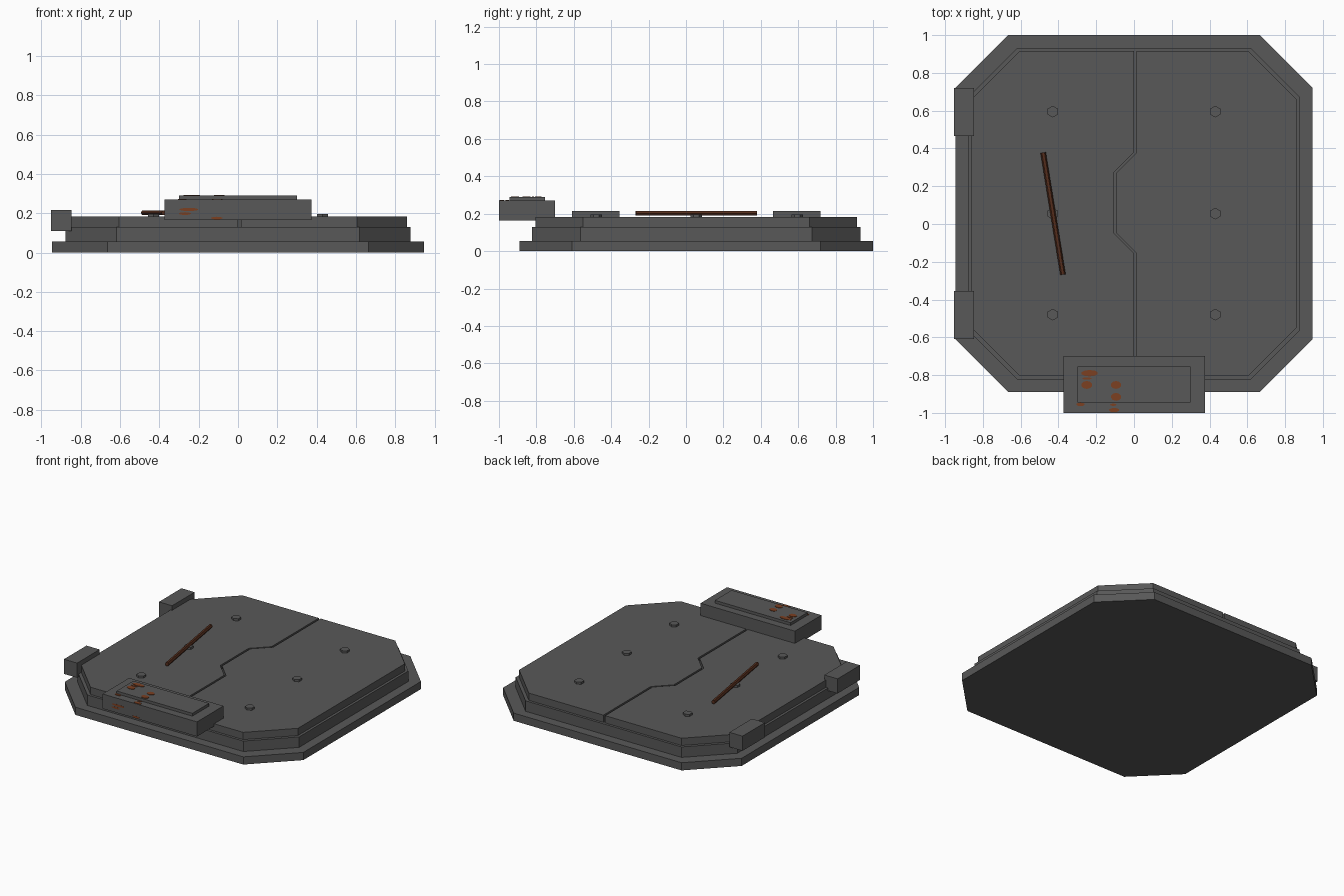
import bpy, bmesh, math
from mathutils import Vector, Matrix

if "Cube" in bpy.data.objects:
    bpy.data.objects.remove(bpy.data.objects["Cube"])

CY = 0.055  # centre of the plate in y


def mat(name, rgb):
    m = bpy.data.materials.new(name)
    m.diffuse_color = (*rgb, 1)
    m.use_nodes = True
    m.node_tree.nodes["Principled BSDF"].inputs["Base Color"].default_value = m.diffuse_color
    return m


grey = mat("dark_steel", (0.098, 0.098, 0.098))
rust = mat("rust_orange", (0.20, 0.05, 0.015))
brown = mat("rust_brown", (0.09, 0.027, 0.012))


def finish(bm, name, m):
    bmesh.ops.recalc_face_normals(bm, faces=bm.faces[:])
    me = bpy.data.meshes.new(name)
    bm.to_mesh(me)
    bm.free()
    me.materials.append(m)
    o = bpy.data.objects.new(name, me)
    bpy.context.collection.objects.link(o)
    return o


def prism(name, pts, z0, z1, m=grey):
    bm = bmesh.new()
    f = bm.faces.new([bm.verts.new((x, y, z0)) for x, y in pts])
    r = bmesh.ops.extrude_face_region(bm, geom=[f])
    for v in r["geom"]:
        if isinstance(v, bmesh.types.BMVert):
            v.co.z = z1
    # keep the bottom cap
    if not f.is_valid:
        bm.faces.new([v for v in bm.verts if v.co.z == z0])
    return finish(bm, name, m)


def box(name, x0, x1, y0, y1, z0, z1, m=grey):
    return prism(name, [(x0, y0), (x1, y0), (x1, y1), (x0, y1)], z0, z1, m)


def octagon(h, c):
    k = h - c
    return [(-k, CY - h), (k, CY - h), (h, CY - k), (h, CY + k),
            (k, CY + h), (-k, CY + h), (-h, CY + k), (-h, CY - k)]


# base flange and frame
prism("base_flange", octagon(0.945, 0.28), 0, 0.055)
prism("hatch_frame", octagon(0.878, 0.26), 0.055, 0.13)

# two door panels with a notched seam
H, K = 0.86, 0.605
g = 0.007
top, bot = CY + H, CY - H


def seam(dx):
    x = 0.007 + dx
    return [(x, bot), (x, -0.155), (x - 0.107, -0.048),
            (x - 0.107, 0.272), (x, 0.379), (x, top)]


prism("door_left", seam(-g) + [(-K, top), (-H, CY + K), (-H, CY - K), (-K, bot)], 0.13, 0.182)
prism("door_right", seam(g) + [(K, top), (H, CY + K), (H, CY - K), (K, bot)], 0.13, 0.182)

# hex bolts
for sx in (-0.43, 0.43):
    for y in (0.595, CY, -0.48):
        prism("hex_bolt", [(sx + 0.031 * math.sin(i * math.pi / 3),
                            y + 0.031 * math.cos(i * math.pi / 3)) for i in range(6)],
              0.182, 0.197)

# hinge blocks on the left edge
for y0, y1 in ((0.465, 0.72), (-0.61, -0.355)):
    box("hinge_block", -0.952, -0.848, y0, y1, 0.11, 0.215)

# latch housing with raised lid
box("latch_housing", -0.373, 0.375, -1.0, -0.70, 0.165, 0.27)
box("latch_lid", -0.3, 0.3, -0.945, -0.755, 0.27, 0.29)

# rusty rod lying on the left door
a, b = Vector((-0.481, 0.378, 0.202)), Vector((-0.376, -0.268, 0.202))
bm = bmesh.new()
bmesh.ops.create_cone(bm, cap_ends=True, segments=6, radius1=0.014, radius2=0.014,
                      depth=(b - a).length)
d = (b - a).normalized()
side = d.cross(Vector((0, 0, 1)))
rot = Matrix((side.cross(d), side, d)).transposed().to_4x4()
bm.transform(Matrix.Translation((a + b) / 2) @ rot)
finish(bm, "rusty_rod", brown)


def spot(name, c, w, h, front=False):
    # thin elliptical rust plate
    bm = bmesh.new()
    bmesh.ops.create_cone(bm, cap_ends=True, segments=10, radius1=1, radius2=1, depth=1)
    M = Matrix.Diagonal((w / 2, h / 2, 0.004, 1))
    if front:
        M = Matrix.Rotation(math.pi / 2, 4, 'X') @ M
    bm.transform(Matrix.Translation(c) @ M)
    finish(bm, name, rust)


# rust patches on the lid, the housing top and the housing front
for x, y, w, h in ((-0.235, -0.79, 0.09, 0.034), (-0.25, -0.852, 0.058, 0.042),
                   (-0.095, -0.852, 0.055, 0.042), (-0.095, -0.915, 0.055, 0.042),
                   (-0.25, -0.818, 0.05, 0.012)):
    spot("lid_rust", (x, y, 0.291), w, h)
for x, y, w, h in ((-0.283, -0.955, 0.046, 0.018), (-0.11, -0.957, 0.035, 0.012),
                   (-0.105, -0.985, 0.055, 0.022)):
    spot("housing_rust", (x, y, 0.271), w, h)
for x, z, w, h in ((-0.25, 0.219, 0.1, 0.016), (-0.27, 0.198, 0.065, 0.014),
                   (-0.108, 0.175, 0.06, 0.014)):
    spot("front_rust", (x, -0.999, z), w, h, True)
